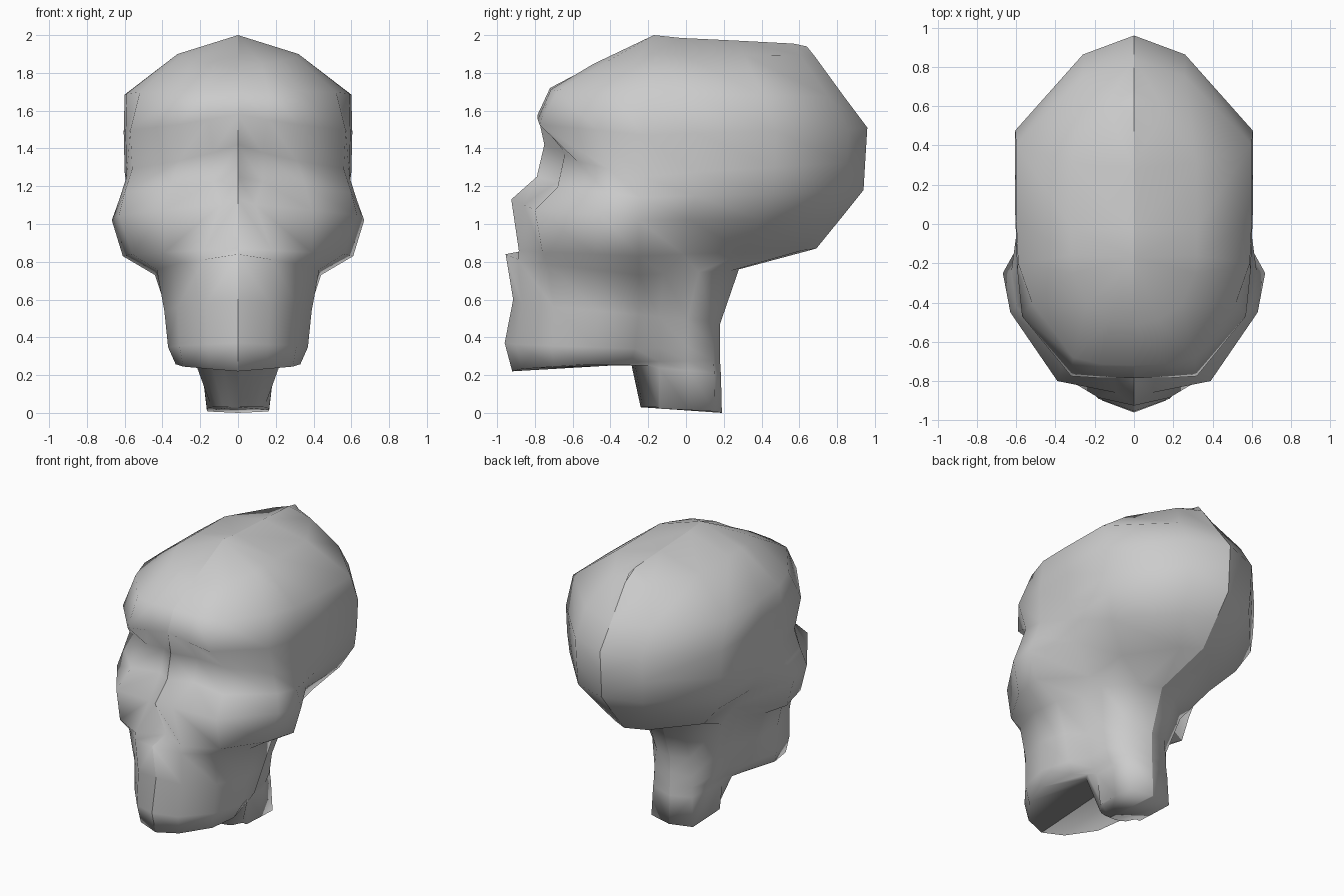
import bpy, bmesh, math

# Each half section, front to back:
# (z front, z side, z back), front y, three front points, side point, back half width, back y, back squareness
cranium = [
    ((2.00, 2.00, 1.94), -.17, (0, -.17), (0, -.17), (0, -.17), (0, -.17), 0, .64, .43),
    ((1.83, 1.90, 1.89), -.51, (.12, -.49), (.24, -.41), (.31, -.25), (.32, -.16), .32, .68, .45),
    ((1.72, 1.69, 1.67), -.72, (.16, -.715), (.31, -.68), (.52, -.40), (.59, -.20), .60, .84, .43),
    ((1.58, 1.47, 1.51), -.785, (.16, -.785), (.32, -.775), (.57, -.47), (.595, -.23), .605, .96, .43),
]
face = [
    ((1.42, 1.25, 1.35), -.75, (.13, -.64), (.31, -.58), (.56, -.41), (.59, -.23), .60, .95, .43),
    ((1.25, 1.14, 1.18), -.79, (.13, -.68), (.36, -.68), (.60, -.42), (.625, -.24), .585, .94, .43),
    ((1.13, 1.02, 1.03), -.925, (.09, -.86), (.39, -.80), (.63, -.45), (.668, -.25), .52, .82, .40),
    ((.87, .83, .87), -.80, (.18, -.885), (.39, -.76), (.56, -.48), (.61, -.25), .36, .69, .36),
]
jaw = [
    ((.84, .73, .76), -.955, (.18, -.89), (.34, -.73), (.43, -.48), (.44, -.25), .33, .28, .43),
    ((.60, .52, .47), -.915, (.17, -.87), (.32, -.70), (.39, -.46), (.37, -.25), .26, .18, .5),
    ((.37, .34, .36), -.96, (.16, -.90), (.31, -.71), (.37, -.48), (.32, -.27), .24, .18, .6),
    ((.22, .27, .28), -.92, (.15, -.87), (.29, -.70), (.33, -.52), (.28, -.29), .21, .18, .7),
]
neck = [
    ((.26, .25, .20), -.29, (.08, -.28), (.14, -.27), (.19, -.25), (.22, -.20), .19, .185, .8),
    ((.03, .03, .00), -.24, (.04, -.24), (.08, -.23), (.11, -.21), (.14, -.15), .165, .19, .98),
]


def half_ring(zs, fy, a, b, c, side, w, by, square):
    span = by + .25
    pts = [(0, fy), a, b, c, side, (w, -.25 + .25 * span), (w, -.25 + .6 * span),
           (square * w, -.25 + .92 * span), (0, by)]
    ring = []
    for i, (x, y) in enumerate(pts):
        t = i / 4
        z = zs[0] + (zs[1] - zs[0]) * t if t <= 1 else zs[1] + (zs[2] - zs[1]) * (t - 1)
        ring.append((x, y, z))
    return ring


# Loft the right half through all sections, then mirror it
bm = bmesh.new()
rings = [[bm.verts.new(p) for p in half_ring(*s)] for s in cranium + face + jaw + neck]
for upper, lower in zip(rings, rings[1:]):
    for i in range(8):
        bm.faces.new((upper[i], lower[i], lower[i + 1], upper[i + 1]))
bm.faces.new(rings[-1][::-1])  # neck base
bmesh.ops.remove_doubles(bm, verts=bm.verts, dist=.0005)
geom = bm.verts[:] + bm.edges[:] + bm.faces[:]
bmesh.ops.mirror(bm, geom=geom, axis='X', merge_dist=.0005)
bmesh.ops.recalc_face_normals(bm, faces=bm.faces)

# Smooth everywhere, with a crease along the centre line
for f in bm.faces:
    f.smooth = True
for e in bm.edges:
    e.smooth = not all(abs(v.co.x) < .001 for v in e.verts)

mesh = bpy.data.meshes.new("skull")
bm.to_mesh(mesh)
bm.free()
skull = bpy.data.objects.new("skull", mesh)
bpy.context.collection.objects.link(skull)
